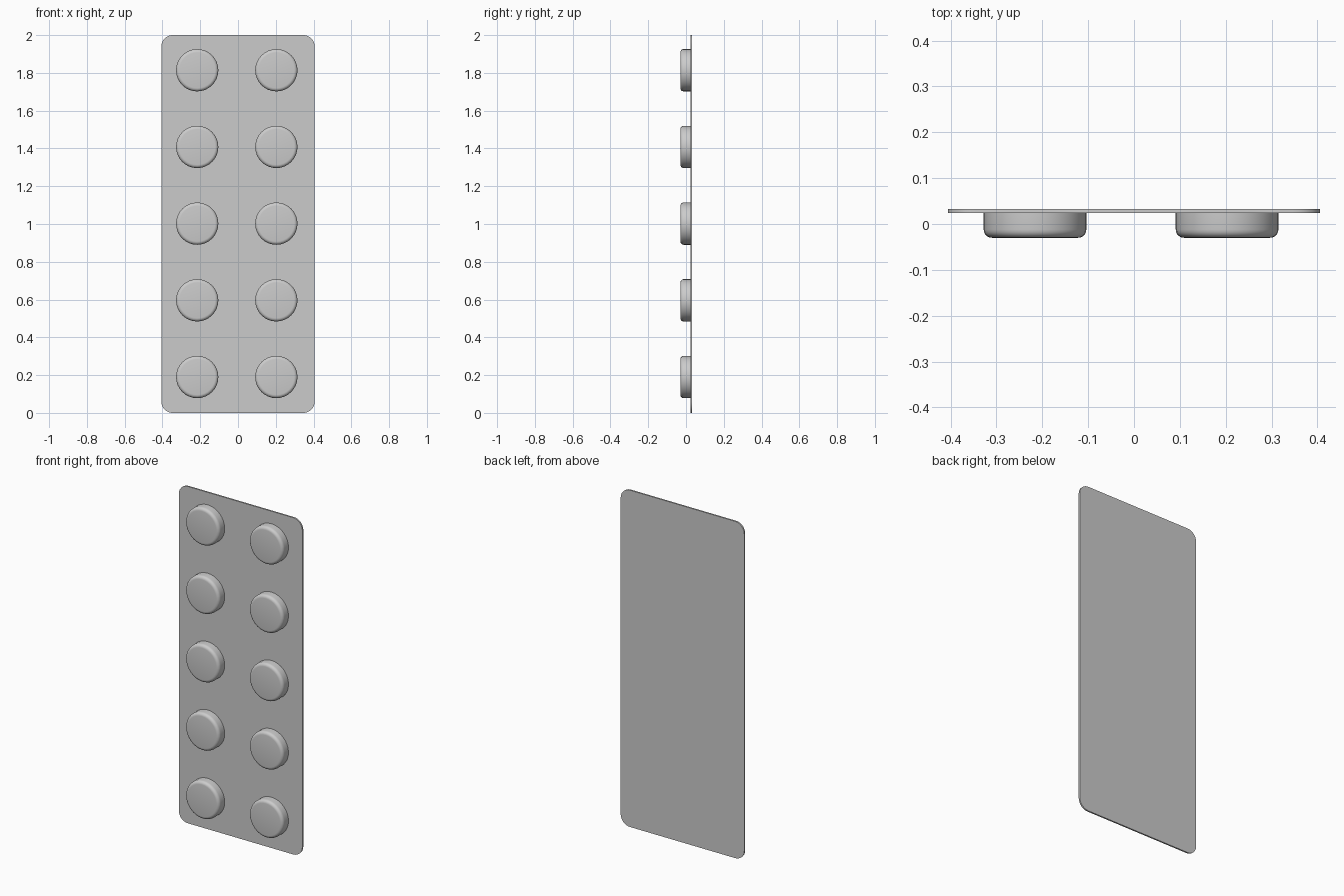
import bpy
import bmesh
from math import cos, sin, pi, radians

cube = bpy.data.objects.get("Cube")
if cube:
    bpy.data.objects.remove(cube, do_unlink=True)

grey = bpy.data.materials.new("light_grey")
grey.use_nodes = True
colour = (0.6, 0.6, 0.6, 1)
grey.diffuse_color = colour
grey.node_tree.nodes["Principled BSDF"].inputs["Base Color"].default_value = colour

FRONT, BACK = 0.024, 0.033


def finish(name, bm):
    bmesh.ops.recalc_face_normals(bm, faces=bm.faces)
    mesh = bpy.data.meshes.new(name)
    bm.to_mesh(mesh)
    bm.free()
    mesh.materials.append(grey)
    obj = bpy.data.objects.new(name, mesh)
    bpy.context.collection.objects.link(obj)
    bpy.ops.object.select_all(action='DESELECT')
    obj.select_set(True)
    bpy.context.view_layer.objects.active = obj
    bpy.ops.object.shade_smooth_by_angle(angle=radians(35))
    return obj


# Thin backing sheet with rounded corners
def backing_sheet(half_width=0.406, height=2.0, radius=0.06, steps=8):
    bm = bmesh.new()
    corners = [(1, 1), (-1, 1), (-1, -1), (1, -1)]
    verts = []
    for i, (sx, sz) in enumerate(corners):
        cx = sx * (half_width - radius)
        cz = height / 2 + sz * (height / 2 - radius)
        for k in range(steps + 1):
            a = (i + k / steps) * pi / 2
            verts.append(bm.verts.new((cx + radius * cos(a), FRONT, cz + radius * sin(a))))
    face = bm.faces.new(verts)
    extruded = bmesh.ops.extrude_face_region(bm, geom=[face])["geom"]
    moved = [g for g in extruded if isinstance(g, bmesh.types.BMVert)]
    bmesh.ops.translate(bm, verts=moved, vec=(0, BACK - FRONT, 0))
    return finish("backing_sheet", bm)


# Round pocket with a softened front rim
def pocket(name, x, z, radius=0.112, front=-0.03, rim=0.018, sides=32, steps=5):
    bm = bmesh.new()
    profile = [(radius, FRONT + 0.002)]
    for k in range(steps + 1):
        a = k / steps * pi / 2
        profile.append((radius - rim + rim * cos(a), front + rim - rim * sin(a)))
    rings = []
    for r, y in profile:
        rings.append([bm.verts.new((x + r * cos(t), y, z + r * sin(t)))
                      for t in (2 * pi * s / sides for s in range(sides))])
    for low, high in zip(rings, rings[1:]):
        for s in range(sides):
            n = (s + 1) % sides
            bm.faces.new((low[s], low[n], high[n], high[s]))
    bm.faces.new(rings[-1])
    bm.faces.new(rings[0])
    return finish(name, bm)


backing_sheet()
for row in range(5):
    z = 0.19 + row * 0.406
    for side, x in (("right", -0.216), ("left", 0.203)):
        pocket(f"pocket_{side}_{row + 1}", x, z)
